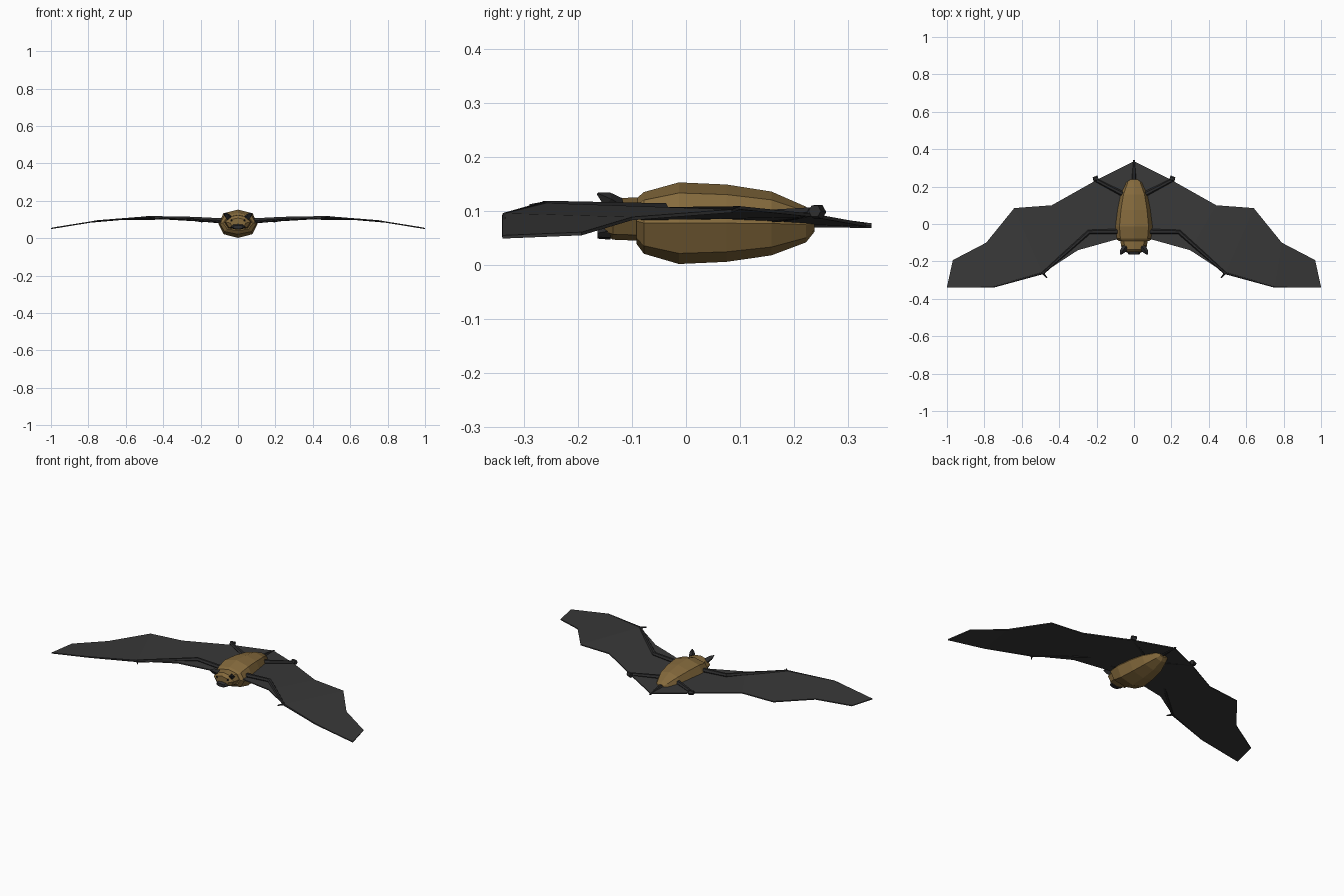
import bpy, bmesh, math
from mathutils import Vector

if "Cube" in bpy.data.objects:
    bpy.data.objects.remove(bpy.data.objects["Cube"])


def material(name, rgb):
    m = bpy.data.materials.new(name)
    m.diffuse_color = (*rgb, 1)
    m.use_nodes = True
    m.node_tree.nodes["Principled BSDF"].inputs["Base Color"].default_value = m.diffuse_color
    return m


FUR = material("brown fur", (0.235, 0.145, 0.046))
SKIN = material("dark grey membrane", (0.040, 0.040, 0.040))
BONE = material("charcoal limb", (0.025, 0.025, 0.026))
BLACK = material("black eye", (0.006, 0.006, 0.006))


def make(name, bm, mat):
    bmesh.ops.recalc_face_normals(bm, faces=bm.faces)
    me = bpy.data.meshes.new(name)
    bm.to_mesh(me)
    bm.free()
    me.materials.append(mat)
    ob = bpy.data.objects.new(name, me)
    bpy.context.collection.objects.link(ob)
    return ob


def skin_rings(bm, rings):
    for a, b in zip(rings, rings[1:]):
        n = len(a)
        for i in range(n):
            bm.faces.new((a[i], a[(i + 1) % n], b[(i + 1) % n], b[i]))
    bm.faces.new(rings[0])
    bm.faces.new(rings[-1])


def loft(name, sections, mat, x=0):
    """Eight-sided body along y; sections are (y, half width, bottom, top)."""
    shape = [(0, 1), (.74, .74), (1, 0), (.74, -.74),
             (0, -1), (-.74, -.74), (-1, 0), (-.74, .74)]
    bm = bmesh.new()
    rings = [[bm.verts.new((x + u * w, y, (lo + hi) / 2 + v * (hi - lo) / 2))
              for u, v in shape] for y, w, lo, hi in sections]
    skin_rings(bm, rings)
    return make(name, bm, mat)


def limb(name, pts, radii, mat, sides=6):
    """Tapered tube through a list of points."""
    pts = [Vector(p) for p in pts]
    bm = bmesh.new()
    rings = []
    for i, p in enumerate(pts):
        d = (pts[min(i + 1, len(pts) - 1)] - pts[max(i - 1, 0)]).normalized()
        s = d.cross(Vector((0, 0, 1))).normalized()
        u = s.cross(d)
        rings.append([bm.verts.new(p + radii[i] * (math.cos(t) * s + math.sin(t) * u))
                      for t in (2 * math.pi * k / sides for k in range(sides))])
    skin_rings(bm, rings)
    return make(name, bm, mat)


def mirror(ob):
    ob.modifiers.new("mirror", 'MIRROR').use_axis[0] = True
    return ob


# Torso and head
loft("body", [(-.092, .080, .040, .123), (-.078, .098, .021, .135),
              (-.013, .105, .002, .153), (.075, .094, .006, .149),
              (.158, .076, .018, .136), (.222, .045, .042, .108),
              (.238, .022, .062, .092)], FUR)
loft("head", [(-.085, .074, .045, .125), (-.135, .066, .047, .124),
              (-.150, .042, .055, .108)], FUR)
loft("snout", [(-.140, .042, .047, .080), (-.164, .028, .049, .069)], BONE)

# Wing membrane: quads between front edge and scalloped rear edge
front = [(0, -.05, .085), (.085, -.08, .086), (.30, -.14, .103),
         (.487, -.262, .112), (.75, -.339, .093), (1, -.339, .052)]
rear = [(0, .335, .074), (.20, .235, .092), (.44, .10, .106),
        (.64, .085, .100), (.79, -.10, .086), (.968, -.193, .058)]
bm = bmesh.new()
f = [bm.verts.new(p) for p in front]
r = [bm.verts.new(p) for p in rear]
for i in range(len(f) - 1):
    bm.faces.new((f[i], f[i + 1], r[i + 1], r[i]))
wings = make("wing_membrane", bm, SKIN)
mirror(wings).modifiers["mirror"].use_clip = True
solid = wings.modifiers.new("thickness", 'SOLIDIFY')
solid.thickness = .006
solid.offset = 0

# Arms, thumbs and finger edge
mirror(limb("arm", [(.08, -.04, .094), (.24, -.042, .104), (.487, -.262, .112)],
            [.014, .012, .008], BONE))
mirror(limb("thumb", [(.490, -.258, .113), (.465, -.288, .110)], [.006, .003], BONE))
mirror(limb("finger_edge", [(.487, -.262, .112), (.75, -.336, .093), (.996, -.337, .052)],
            [.006, .004, .003], BONE))

# Legs, feet and tail
mirror(limb("leg", [(.05, .155, .090), (.20, .233, .098)], [.014, .010], BONE))
mirror(limb("foot", [(.192, .245, .098), (.218, .238, .100)], [.015, .012], BONE))
limb("tail", [(0, .16, .086), (0, .343, .073)], [.018, .005], BONE)

# Ears leaning forward and outward
ear = limb("ear", [(.046, -.125, .108), (.062, -.146, .122), (.072, -.163, .132)],
           [.018, .014, .003], BONE, 4)
mirror(ear)

# Eyes
mirror(limb("eye", [(.034, -.138, .094), (.036, -.152, .094)], [.008, .005], BLACK))
